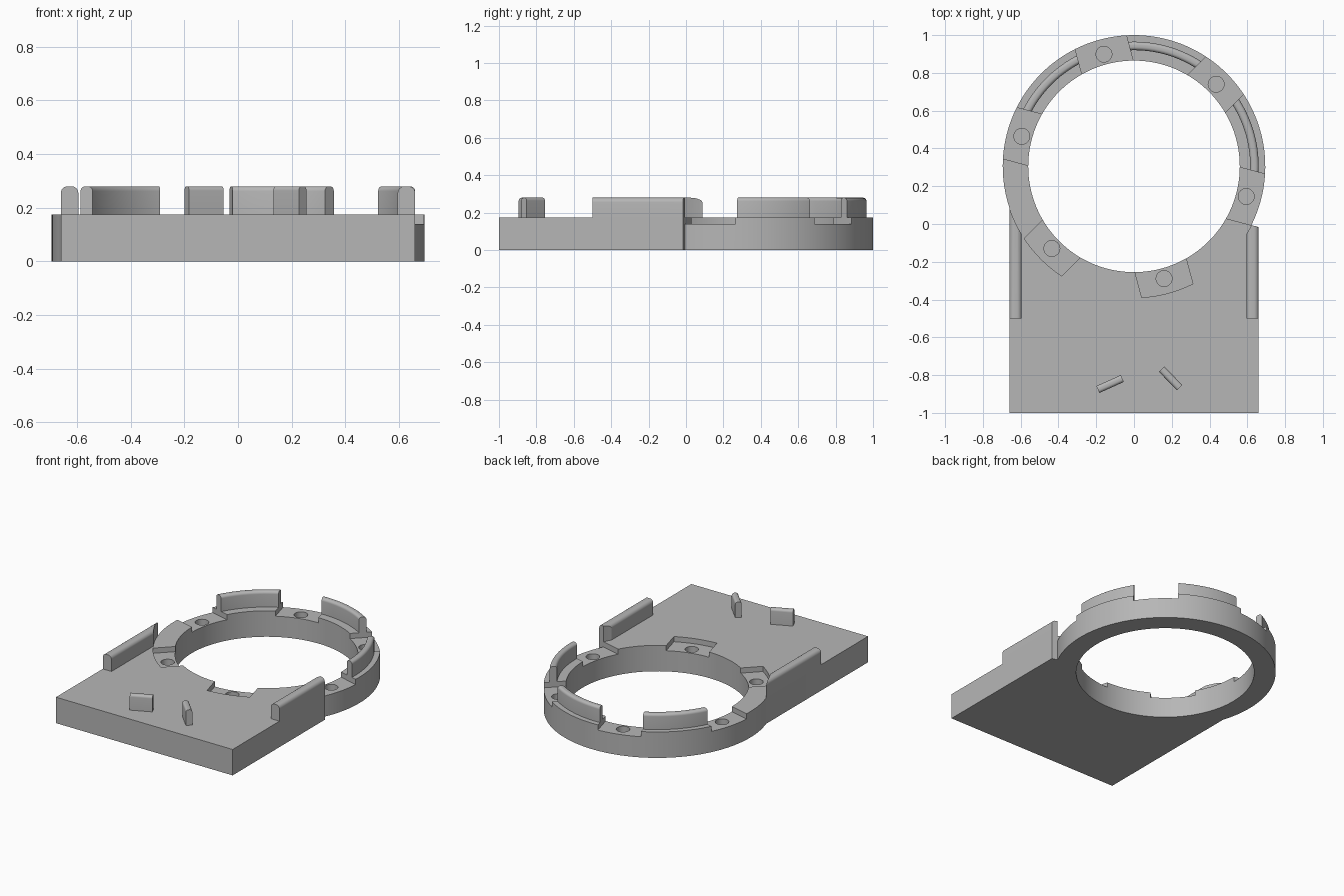
import bpy, bmesh
from math import sin, cos, pi, radians, atan2, sqrt
from mathutils import Vector

if "Cube" in bpy.data.objects:
    bpy.data.objects.remove(bpy.data.objects["Cube"], do_unlink=True)

CENTRE = Vector((0, 0.305))          # middle of the ring
OUTER, INNER = 0.695, 0.56
HALF = 0.66                          # half width of the plate
TOP, FLOOR, CREST = 0.175, 0.14, 0.28
SLOT = 0.14                          # half width of a pocket
POCKETS = [radians(45 + 60 * k) for k in range(6)]

grey = bpy.data.materials.new("plain grey")
grey.use_nodes = True
grey.diffuse_color = (0.47, 0.47, 0.47, 1)
grey.node_tree.nodes["Principled BSDF"].inputs["Base Color"].default_value = grey.diffuse_color


def finish(name, bm):
    bmesh.ops.recalc_face_normals(bm, faces=bm.faces)
    mesh = bpy.data.meshes.new(name)
    bm.to_mesh(mesh)
    bm.free()
    mesh.materials.append(grey)
    obj = bpy.data.objects.new(name, mesh)
    bpy.context.collection.objects.link(obj)
    return obj


def prisms(name, outlines, low, high):
    """Upright prisms from flat outlines, all in one object."""
    bm = bmesh.new()
    for outline in outlines:
        face = bm.faces.new([bm.verts.new((p[0], p[1], low)) for p in outline])
        side = bmesh.ops.extrude_face_region(bm, geom=[face])["geom"]
        verts = [v for v in side if isinstance(v, bmesh.types.BMVert)]
        bmesh.ops.translate(bm, verts=verts, vec=(0, 0, high - low))
    return finish(name, bm)


def arc(centre, radius, start, end, steps):
    return [centre + radius * Vector((cos(a), sin(a)))
            for a in (start + (end - start) * i / steps for i in range(steps + 1))]


def circle(centre, radius, steps):
    return arc(centre, radius, 0, 2 * pi, steps)[:-1]


def rounded_bar(name, path, width, rounding):
    """Sweep a round-topped section along a list of (point, sideways) pairs."""
    w = width / 2 - rounding
    section = [(width / 2, TOP)]
    for side, first in ((w, 0), (-w, pi / 2)):
        section += [tuple(p) for p in arc(Vector((side, CREST - rounding)), rounding,
                                          first, first + pi / 2, 6)]
    section.append((-width / 2, TOP))
    bm = bmesh.new()
    loops = [[bm.verts.new((*(p + s * u), z)) for u, z in section] for p, s in path]
    n = len(section)
    for a, b in zip(loops, loops[1:]):
        for i in range(n):
            j = (i + 1) % n
            bm.faces.new((a[i], a[j], b[j], b[i]))
    bm.faces.new(loops[0])
    bm.faces.new(loops[-1])
    return finish(name, bm)


def straight_bar(name, start, end, width, rounding):
    start, end = Vector(start), Vector(end)
    along = (end - start).normalized()
    side = Vector((-along.y, along.x))
    return rounded_bar(name, [(start, side), (end, side)], width, rounding)


def cut(obj, *cutters):
    bpy.context.view_layer.objects.active = obj
    for cutter in cutters:
        mod = obj.modifiers.new("cut", "BOOLEAN")
        mod.operation, mod.solver, mod.object = "DIFFERENCE", "EXACT", cutter
        bpy.ops.object.modifier_apply(modifier=mod.name)


def pocket_point(angle, out, across):
    d = Vector((cos(angle), sin(angle)))
    return CENTRE + d * out + Vector((-d.y, d.x)) * across


def pocket_outline(index):
    a = POCKETS[index]
    if index in (3, 4):              # pockets enclosed by the plate end in an arc
        half = atan2(SLOT, sqrt(OUTER ** 2 - SLOT ** 2))
        outer = arc(CENTRE, OUTER, a - half, a + half, 16)
    else:
        outer = [pocket_point(a, 0.8, -SLOT), pocket_point(a, 0.8, SLOT)]
    return [pocket_point(a, 0.45, -SLOT)] + outer + [pocket_point(a, 0.45, SLOT)]


# Cutters
pockets = prisms("pocket_cutter", [pocket_outline(i) for i in range(6)], FLOOR, 0.4)
holes = prisms("hole_cutter", [circle(pocket_point(a, 0.615, 0), 0.042, 32) for a in POCKETS],
               0.07, 0.2)
bore = prisms("bore_cutter", [circle(CENTRE, INNER, 128)], -0.1, 0.4)
disc = prisms("disc_cutter", [circle(CENTRE, OUTER, 128)], 0.1, 0.4)
cutters = [pockets, holes, bore, disc]

# Base: ring and plate in one outline, notched beside the right-hand pocket
reach = sqrt(OUTER ** 2 - SLOT ** 2)
notch = pocket_point(POCKETS[5], reach, -SLOT) - CENTRE
join_y = -sqrt(OUTER ** 2 - HALF ** 2)
outline = arc(CENTRE, OUTER, atan2(notch.y, notch.x), atan2(join_y, -HALF) + 2 * pi, 96)
outline += [Vector((-HALF, -1)), Vector((HALF, -1)), Vector((HALF, -0.016))]
base = prisms("base_plate_and_ring", [outline], 0, TOP)
cut(base, bore, pockets, holes)
parts = [base]

# Side walls, trimmed to the ring
for side, name in ((1, "left_wall"), (-1, "right_wall")):
    x = side * (HALF - 0.0325)
    wall = straight_bar(name, (x, -0.5), (x, 0.2), 0.065, 0.025)
    cut(wall, disc, pockets)
    parts.append(wall)

# Curved lips standing on the ring between the pockets
for middle, name in ((15, "side_lip"), (75, "back_lip"), (135, "far_lip")):
    m, spread = radians(middle), radians(22)
    path = [(p, (p - CENTRE).normalized())
            for p in arc(CENTRE, 0.6375, m - spread, m + spread, 32)]
    lip = rounded_bar(name, path, 0.045, 0.018)
    cut(lip, pockets)
    parts.append(lip)

# Small angled tabs near the front
parts.append(straight_bar("front_tab_a", (-0.191, -0.876), (-0.062, -0.818), 0.04, 0.016))
parts.append(straight_bar("front_tab_b", (0.146, -0.768), (0.241, -0.866), 0.04, 0.016))

for cutter in cutters:
    bpy.data.objects.remove(cutter, do_unlink=True)

bpy.ops.object.select_all(action="DESELECT")
for part in parts:
    part.select_set(True)
bpy.context.view_layer.objects.active = base
bpy.ops.object.shade_smooth_by_angle(angle=radians(30))
